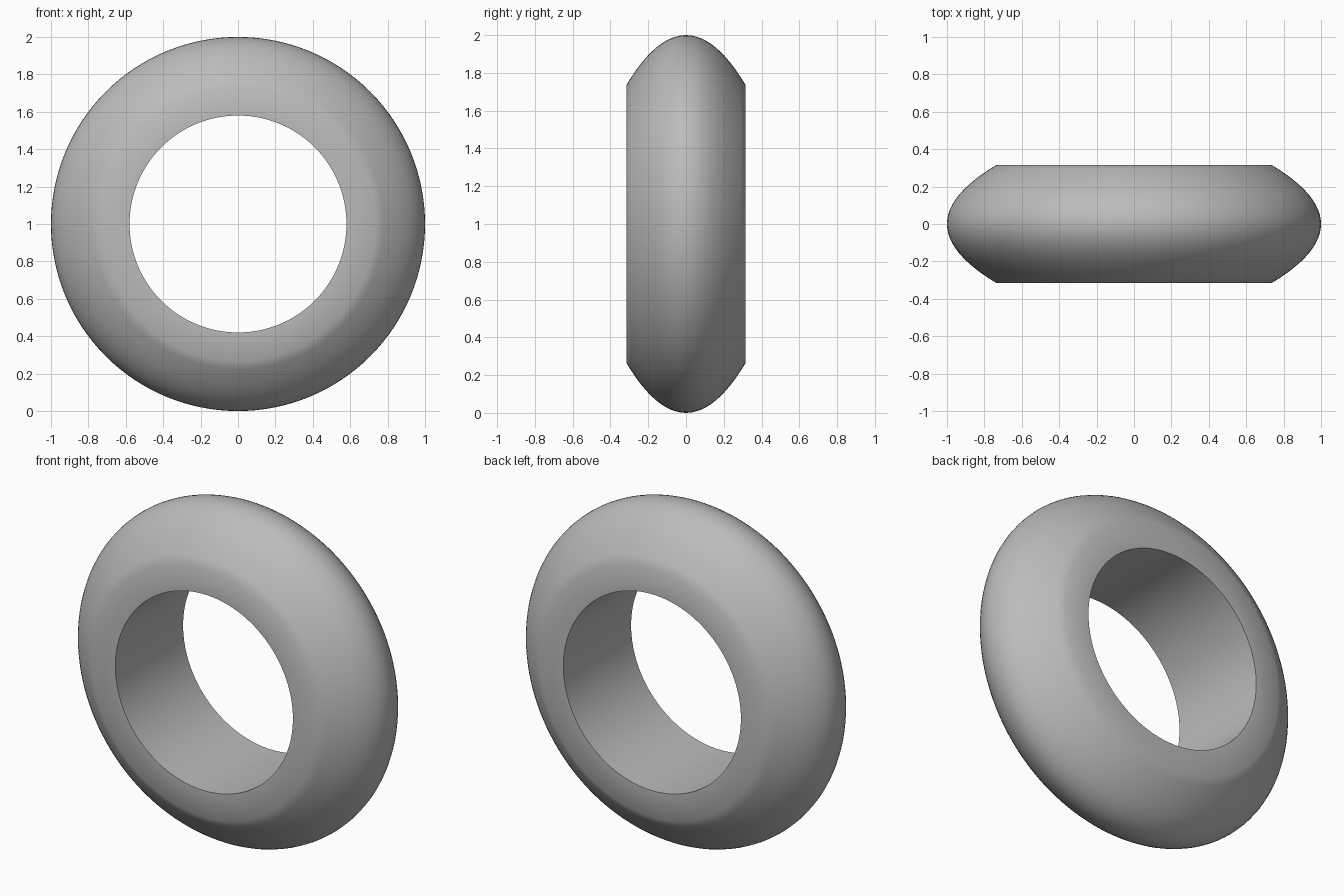
import bpy, bmesh, math

cube = bpy.data.objects.get("Cube")
if cube:
    bpy.data.objects.remove(cube, do_unlink=True)

# Ring dimensions
BORE, SHOULDER, OUTER, HALF = 0.58, 0.735, 1.0, 0.316
CROWN_STEPS, SIDES = 24, 128

grey = bpy.data.materials.new("light_grey")
grey.use_nodes = True
colour = (0.5, 0.5, 0.5, 1)
grey.diffuse_color = colour
grey.node_tree.nodes["Principled BSDF"].inputs["Base Color"].default_value = colour

# Cross-section (radius, y): straight bore, flat sides, parabolic crown
profile = [(BORE, -HALF)]
for i in range(CROWN_STEPS + 1):
    t = 2 * i / CROWN_STEPS - 1
    profile.append((OUTER - (OUTER - SHOULDER) * t * t, HALF * t))
profile.append((BORE, HALF))

# Revolve the cross-section around the y axis
bm = bmesh.new()
rings = []
for s in range(SIDES):
    a = math.tau * s / SIDES
    rings.append([bm.verts.new((r * math.cos(a), y, 1 + r * math.sin(a))) for r, y in profile])
n = len(profile)
for s in range(SIDES):
    here, after = rings[s], rings[(s + 1) % SIDES]
    for i in range(n):
        j = (i + 1) % n
        bm.faces.new((here[i], here[j], after[j], after[i]))
bmesh.ops.recalc_face_normals(bm, faces=bm.faces)
mesh = bpy.data.meshes.new("ring")
bm.to_mesh(mesh)
bm.free()
mesh.materials.append(grey)

ring = bpy.data.objects.new("ring", mesh)
bpy.context.collection.objects.link(ring)
bpy.ops.object.select_all(action='DESELECT')
ring.select_set(True)
bpy.context.view_layer.objects.active = ring

# Smooth shoulder, crisp bore edges
bpy.ops.object.shade_smooth_by_angle(angle=math.radians(50))
